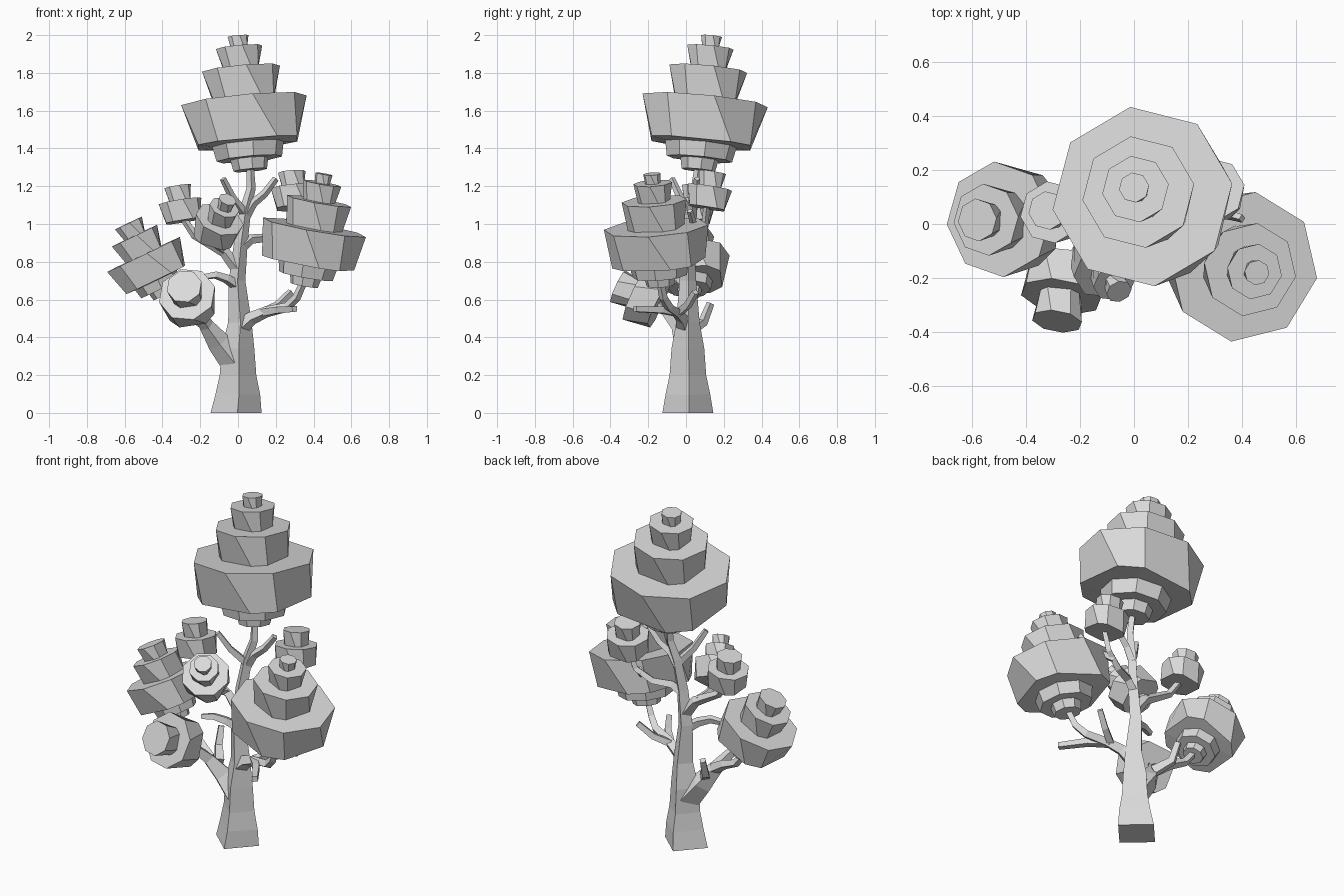
import bpy, bmesh, math
from mathutils import Vector

if "Cube" in bpy.data.objects:
    bpy.data.objects.remove(bpy.data.objects["Cube"], do_unlink=True)

grey = bpy.data.materials.new("plain_grey")
grey.use_nodes = True
COLOUR = (0.7, 0.7, 0.7, 1)
grey.diffuse_color = COLOUR
grey.node_tree.nodes["Principled BSDF"].inputs["Base Color"].default_value = COLOUR


def finish(name, bm):
    bmesh.ops.recalc_face_normals(bm, faces=bm.faces[:])
    mesh = bpy.data.meshes.new(name)
    bm.to_mesh(mesh)
    bm.free()
    mesh.materials.append(grey)
    obj = bpy.data.objects.new(name, mesh)
    bpy.context.collection.objects.link(obj)
    return obj


def skin(bm, rings):
    """Bridge a list of vertex rings and cap both ends."""
    n = len(rings[0])
    for a, b in zip(rings, rings[1:]):
        for i in range(n):
            j = (i + 1) % n
            bm.faces.new((a[i], a[j], b[j], b[i]))
    bm.faces.new(rings[0][::-1])
    bm.faces.new(rings[-1])


def ring(bm, centre, turn, radius, angles):
    return [bm.verts.new(centre + turn @ Vector((math.cos(a), math.sin(a), 0)) * radius)
            for a in angles]


def limb(name, points, phase=0.0):
    """Tapered four-sided tube; each point is x, y, z, radius."""
    bm = bmesh.new()
    pos = [Vector(p[:3]) for p in points]
    last = len(pos) - 1
    direction = Vector((0, 0, 1))
    turn = direction.rotation_difference(direction)
    angles = [phase + math.tau * i / 4 for i in range(4)]
    rings = []
    for i, p in enumerate(points):
        new = (pos[min(i + 1, last)] - pos[max(i - 1, 0)]).normalized()
        if name == "trunk" and i == 0:
            new = Vector((0, 0, 1))
        turn = direction.rotation_difference(new) @ turn
        direction = new
        rings.append(ring(bm, pos[i], turn, p[3], angles))
    skin(bm, rings)
    return finish(name, bm)


# Stepped foliage outline: radius, distance along the axis, squared-off ring
TIERS = [(.088, 0, 0), (.1, .06, 0), (.172, .06, 0), (.188, .14, 0),
         (.3, .145, 1), (.33, .375, 0), (.182, .375, 1), (.205, .545, 0),
         (.104, .545, 1), (.122, .66, 0), (.049, .66, 1), (.055, .72, 0)]
CROWN, SHORT_CROWN = TIERS, TIERS[:10]
TUFT, TALL_TUFT = TIERS[4:8], TIERS[4:10]


def foliage(name, base, tip, tiers, scale, phase=8):
    bm = bmesh.new()
    base, tip = Vector(base), Vector(tip)
    turn = Vector((0, 0, 1)).rotation_difference((tip - base).normalized())
    low, high = tiers[0][1], tiers[-1][1]
    rings = []
    for radius, s, squared in tiers:
        shift = (23, 6) if squared else (0, 0)
        angles = [math.radians(phase + 45 * i + shift[i % 2]) for i in range(8)]
        centre = base.lerp(tip, (s - low) / (high - low))
        rings.append(ring(bm, centre, turn, radius * scale, angles))
    skin(bm, rings)
    return finish(name, bm)


# Foliage clusters
foliage("top_foliage", (.065, .065, 1.285), (0, .135, 1.995), CROWN, 1.02)
foliage("left_foliage", (.35, -.135, .675), (.455, -.18, 1.265), CROWN, .85, -9)
foliage("right_foliage", (-.395, .02, .62), (-.58, .015, 1.005), SHORT_CROWN, .65, 5)
foliage("upper_right_tuft", (-.29, .035, 1.015), (-.32, .05, 1.2), TUFT, .35)
foliage("front_tuft", (-.13, -.1, .94), (-.055, -.25, 1.13), TALL_TUFT, .4)
foliage("low_front_tuft", (-.25, -.145, .57), (-.285, -.36, .67), TUFT, .465)
foliage("back_tuft", (.3, .11, 1.085), (.285, .14, 1.275), TUFT, .36)

# Trunk
limb("trunk", [(-.01, .01, 0, .135), (0, .01, .1, .118), (0, .01, .2, .097),
               (0, .01, .34, .087), (.01, .01, .48, .062), (-.005, .01, .7, .044),
               (.015, .01, .9, .036), (.04, .03, 1.08, .03),
               (.07, .05, 1.19, .024), (.065, .065, 1.3, .02)], phase=.05)

# Low branches on the right side of the model
limb("low_right_branch", [(-.02, .01, .27, .075), (-.1, 0, .37, .062),
                          (-.165, -.04, .46, .04), (-.21, -.1, .53, .029),
                          (-.26, -.17, .59, .022)])
limb("outer_right_branch", [(-.16, -.03, .46, .034), (-.25, 0, .52, .028),
                            (-.34, .02, .56, .023), (-.41, .02, .65, .02)])
limb("right_stub", [(-.13, .01, .43, .034), (-.19, .09, .48, .027),
                    (-.2, .13, .58, .021)])

# Low branches on the left side of the model
limb("low_left_branch", [(0, 0, .44, .048), (.07, -.02, .5, .036),
                         (.15, -.05, .535, .03), (.26, -.09, .56, .026),
                         (.31, -.12, .61, .023), (.35, -.137, .7, .02)])
limb("left_front_stub", [(.13, -.04, .53, .028), (.21, -.13, .545, .025),
                         (.3, -.27, .55, .021)])
limb("left_back_stub", [(.13, -.04, .53, .026), (.21, .01, .57, .023),
                        (.28, .05, .64, .02)])

# Middle branches
limb("middle_right_branch", [(0, .01, .76, .036), (-.07, .01, .85, .029),
                             (-.14, .01, .89, .025), (-.23, .02, .94, .021),
                             (-.29, .035, 1.03, .018)])
limb("front_tuft_branch", [(-.08, .01, .86, .025), (-.11, -.05, .89, .022),
                           (-.14, -.11, .96, .018)])
limb("middle_stub", [(0, .01, .67, .032), (-.06, -.03, .71, .026),
                     (-.12, -.06, .73, .022), (-.18, -.08, .72, .018)])
limb("back_tuft_branch", [(.01, .01, .87, .03), (.07, .03, .92, .027),
                          (.17, .07, .93, .023), (.26, .1, .99, .02),
                          (.3, .11, 1.1, .017)])
limb("back_side_stub", [(.22, .09, .96, .022), (.33, .04, 1.0, .019),
                        (.4, .02, 1.07, .016)])

# Upper stubs
limb("upper_left_stub", [(.04, .03, 1.04, .027), (.08, .035, 1.11, .024),
                         (.14, .05, 1.16, .021), (.2, .06, 1.24, .018)])
limb("upper_right_stub", [(.04, .03, 1.05, .025), (-.03, -.03, 1.14, .021),
                          (-.08, -.075, 1.24, .017)])
